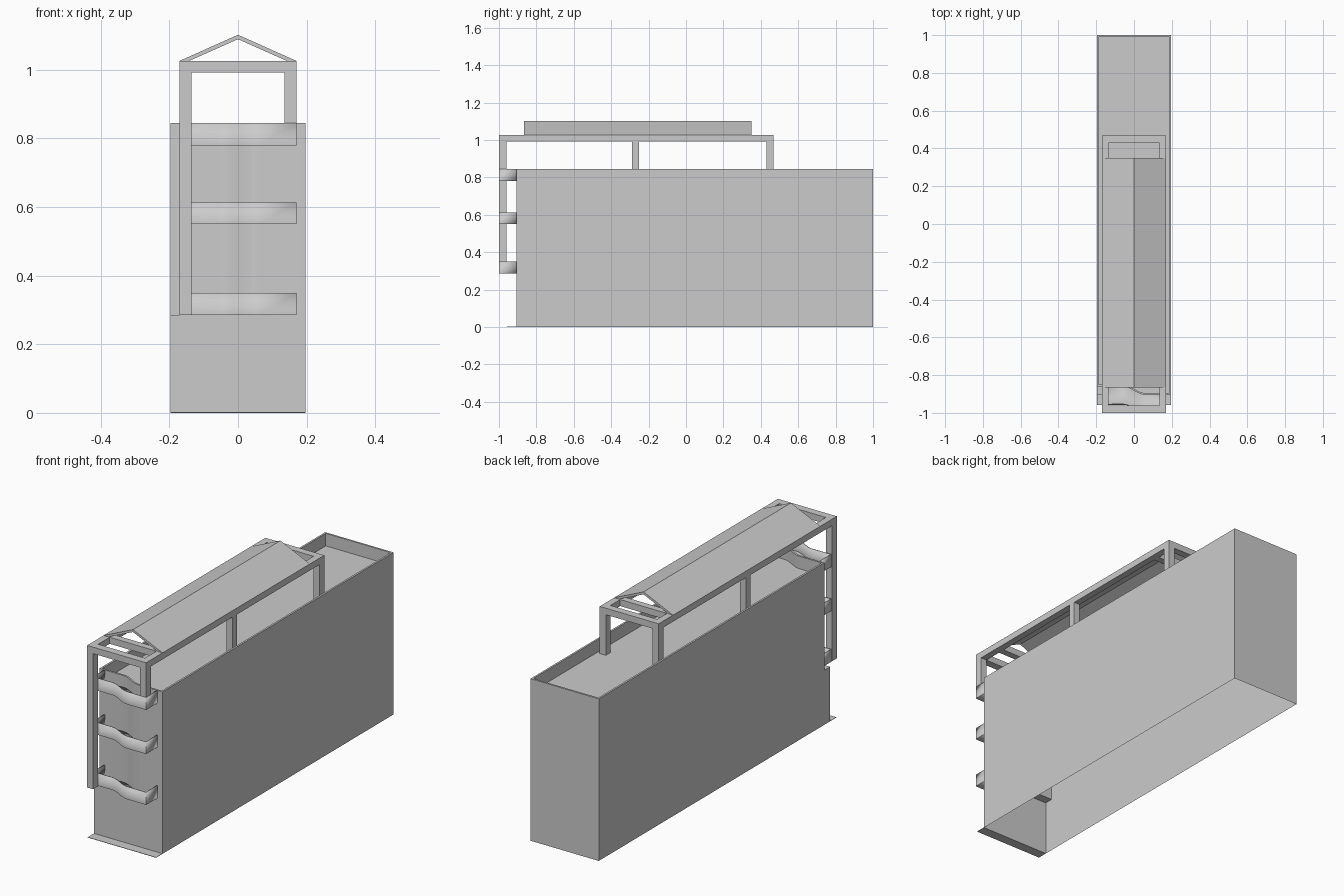
import bpy, bmesh

if "Cube" in bpy.data.objects:
    bpy.data.objects.remove(bpy.data.objects["Cube"])

W, BACK, TOP, ROOF = 0.197, 1.0, 0.845, 0.78


def make(name, bm, smooth=False):
    bmesh.ops.remove_doubles(bm, verts=bm.verts, dist=1e-5)
    me = bpy.data.meshes.new(name)
    bm.to_mesh(me)
    bm.free()
    ob = bpy.data.objects.new(name, me)
    bpy.context.collection.objects.link(ob)
    if smooth:
        bpy.ops.object.select_all(action='DESELECT')
        ob.select_set(True)
        bpy.context.view_layer.objects.active = ob
        bpy.ops.object.shade_smooth_by_angle()
    return ob


def box(name, x0, x1, y0, y1, z0, z1):
    bm = bmesh.new()
    bmesh.ops.create_cube(bm, size=1)
    for v in bm.verts:
        v.co = ((x0 + x1) / 2 + v.co.x * (x1 - x0),
                (y0 + y1) / 2 + v.co.y * (y1 - y0),
                (z0 + z1) / 2 + v.co.z * (z1 - z0))
    return make(name, bm)


def wave(x0, x1, front, depth, n=12):
    """Front line in plan: set back on the left, S-curve, forward on the right."""
    pts = [(x0, front + depth)]
    for i in range(n + 1):
        t = i / n
        pts.append((-0.06 + 0.12 * t, front + depth * (1 - t * t * (3 - 2 * t))))
    return pts + [(x1, front)]


def ring(bm, pts, z):
    return [bm.verts.new((x, y, z)) for x, y in pts]


def bridge(bm, a, b, closed=True):
    n = len(a)
    for i in range(n if closed else n - 1):
        j = (i + 1) % n
        bm.faces.new((a[i], a[j], b[j], b[i]))


# Building shell: open base, wavy upper front, parapet around a sunken roof
STEP = 0.285
outer = wave(-W, W, -0.905, 0.045) + [(W, BACK), (-W, BACK)]
e = 0.01
inner = wave(-W + e, W - e, -0.905 + e, 0.045) + [(W - e, BACK - e), (-W + e, BACK - e)]
bm = bmesh.new()
low = ring(bm, outer, STEP)
top = ring(bm, outer, TOP)
lip = ring(bm, inner, TOP)
deck = ring(bm, inner, ROOF)
bridge(bm, low, top)
bridge(bm, top, lip)
bridge(bm, lip, deck)
bm.faces.new(deck)
make("building_upper", bm, True)

bm = bmesh.new()
base = [(x, -0.905) for x, y in outer[:-2]] + outer[-2:]
ground = ring(bm, base, 0)
ledge = ring(bm, base, STEP)
wall = ring(bm, outer, STEP)
bridge(bm, ground, ledge)
bridge(bm, ledge[:-3], wall[:-3], False)
bm.faces.new((ledge[-4], ledge[-3], wall[-4]))
bmesh.ops.dissolve_degenerate(bm, dist=1e-5, edges=bm.edges)
make("building_base", bm)

box("door_step", -W, W, -0.957, -0.905, 0, 0.002)

# Balcony trays with thin curved rails
for k, (z0, z1) in enumerate([(0.285, 0.35), (0.55, 0.613), (0.78, TOP)]):
    front = wave(-0.17, 0.17, -1.0, 0.045)
    back = wave(-0.17, 0.17, -0.905, 0.045)
    rail = [back[0]] + front + [back[-1]]
    bm = bmesh.new()
    bridge(bm, ring(bm, rail, z0), ring(bm, rail, z1), False)
    bridge(bm, ring(bm, back, z0), ring(bm, front, z0), False)
    ob = make(f"balcony_{k + 1}", bm, True)
    mod = ob.modifiers.new("thickness", 'SOLIDIFY')
    mod.thickness, mod.offset = 0.004, -1

# Rooftop frame: two long rails, end beams, ties and posts
P, Q, B0, B1 = 0.135, 0.17, 0.992, 1.026
for s, side in ((-1, "left"), (1, "right")):
    x0, x1 = sorted((s * P, s * Q))
    box(f"frame_rail_{side}", x0, x1, -1.0, 0.468, B0, B1)
    box(f"post_middle_{side}", x0, x1, -0.288, -0.252, ROOF, B0)
    box(f"post_back_{side}", x0, x1, 0.43, 0.468, ROOF, B0)
    box(f"post_front_{side}", x0, x1, -1.0, -0.96, 0.285 if s < 0 else TOP, B0)
for name, y0, y1 in (("beam_front", -1.0, -0.96), ("beam_back", 0.43, 0.468),
                     ("tie_front", -0.865, -0.83), ("tie_back", 0.315, 0.35)):
    box(name, -P, P, y0, y1, B0, B1)

# Open gable canopy
prof = [(-Q, B1), (-0.142, B1), (0, 1.089), (0.142, B1), (Q, B1), (0, 1.102)]
bm = bmesh.new()
a = [bm.verts.new((x, -0.865, z)) for x, z in prof]
b = [bm.verts.new((x, 0.35, z)) for x, z in prof]
bridge(bm, a, b)
for r in (a, b):
    bm.faces.new((r[0], r[1], r[2], r[5]))
    bm.faces.new((r[5], r[2], r[3], r[4]))
bmesh.ops.recalc_face_normals(bm, faces=bm.faces)
make("gable_canopy", bm)
